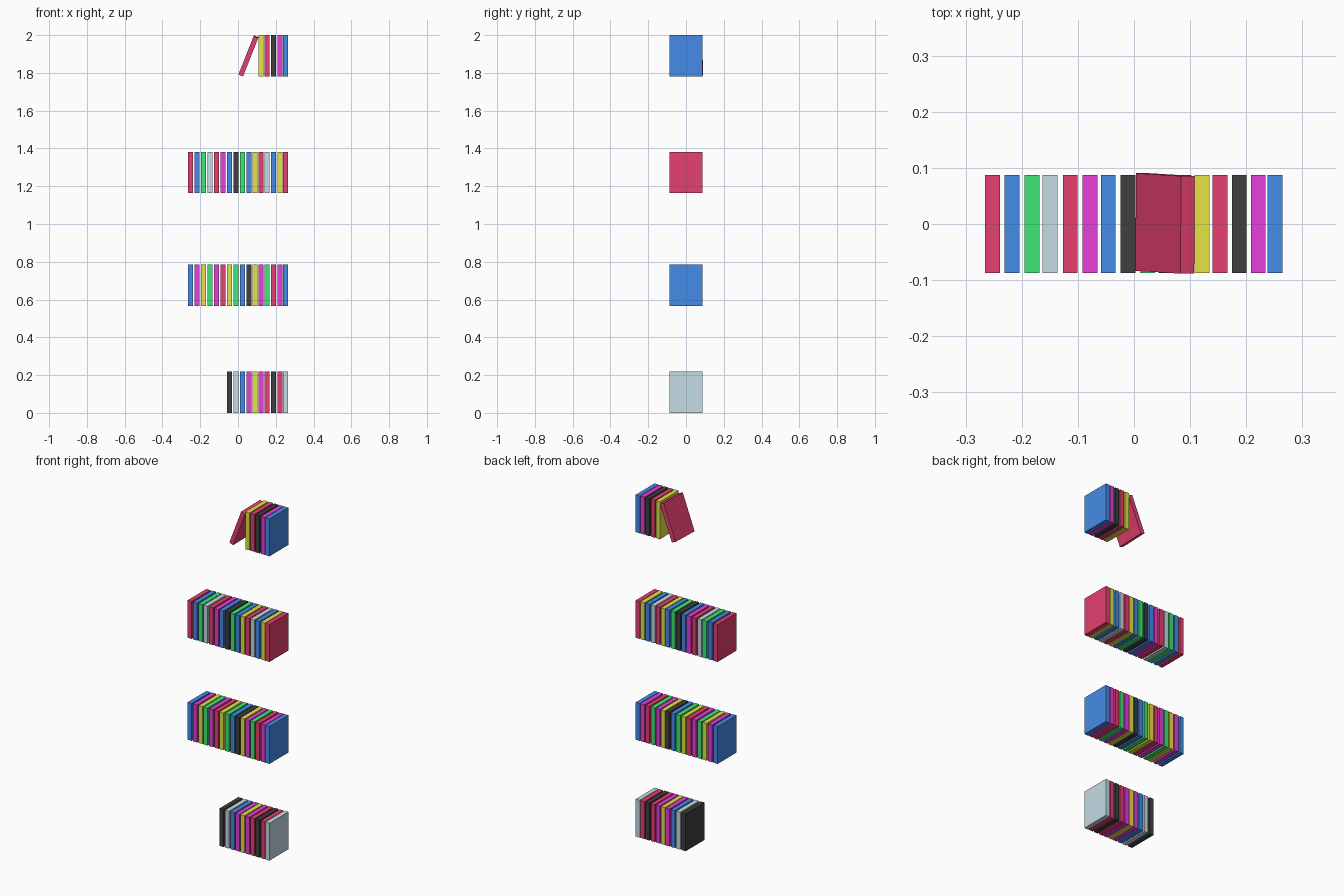
import bpy
import bmesh
import math

if "Cube" in bpy.data.objects:
    bpy.data.objects.remove(bpy.data.objects["Cube"])

THICK, DEPTH, HEIGHT = 0.0265, 0.174, 0.219

COLORS = {
    "R": ("red", (0.78, 0.05, 0.16)),
    "B": ("blue", (0.06, 0.26, 0.80)),
    "G": ("green", (0.05, 0.80, 0.18)),
    "L": ("pale_blue", (0.56, 0.71, 0.78)),
    "M": ("magenta", (0.80, 0.05, 0.70)),
    "K": ("black", (0.05, 0.05, 0.05)),
    "Y": ("yellow", (0.78, 0.78, 0.06)),
}

# x centre of the sixteen book slots on every shelf
SLOTS = [-0.2525, -0.2175, -0.1815, -0.1495, -0.1135, -0.0785, -0.046, -0.0105,
         0.024, 0.058, 0.089, 0.1215, 0.1535, 0.1875, 0.2215, 0.2515]

# shelf name, base height, book colours (rows fill the right-hand slots)
ROWS = [
    ("bottom", 0.0, "KLBMYMRKRL"),
    ("lower", 0.566, "BMYGMRYGBKYMGRMB"),
    ("upper", 1.163, "RBGLRMBKGBYRLBYR"),
    ("top", 1.781, "YRKMB"),
]

mats = {}
for key, (name, rgb) in COLORS.items():
    mats[key] = bpy.data.materials.new(name + "_cover")
    mats[key].diffuse_color = (*rgb, 1.0)


def book(name, color, location, rotation=(0, 0, 0)):
    """One plain slab-shaped book, centred on its location."""
    bm = bmesh.new()
    bmesh.ops.create_cube(bm, size=1.0)
    bmesh.ops.scale(bm, vec=(THICK, DEPTH, HEIGHT), verts=bm.verts)
    mesh = bpy.data.meshes.new(name)
    bm.to_mesh(mesh)
    bm.free()
    mesh.materials.append(mats[color])
    obj = bpy.data.objects.new(name, mesh)
    obj.location = location
    obj.rotation_euler = rotation
    bpy.context.collection.objects.link(obj)
    return obj


# upright books
for shelf, base, colors in ROWS:
    for i, (x, c) in enumerate(zip(SLOTS[-len(colors):], colors), 1):
        book(f"{shelf}_book_{i:02d}", c, (x, 0, base + HEIGHT / 2))

# book leaning against the top row, slightly askew
book("leaning_book", "R", (0.0555, 0.001, 1.890),
     (math.radians(1.3), math.radians(21.5), 0))

for m in bpy.data.materials:
    if m.users and not m.is_grease_pencil:
        m.use_nodes = True
        m.node_tree.nodes["Principled BSDF"].inputs["Base Color"].default_value = m.diffuse_color
